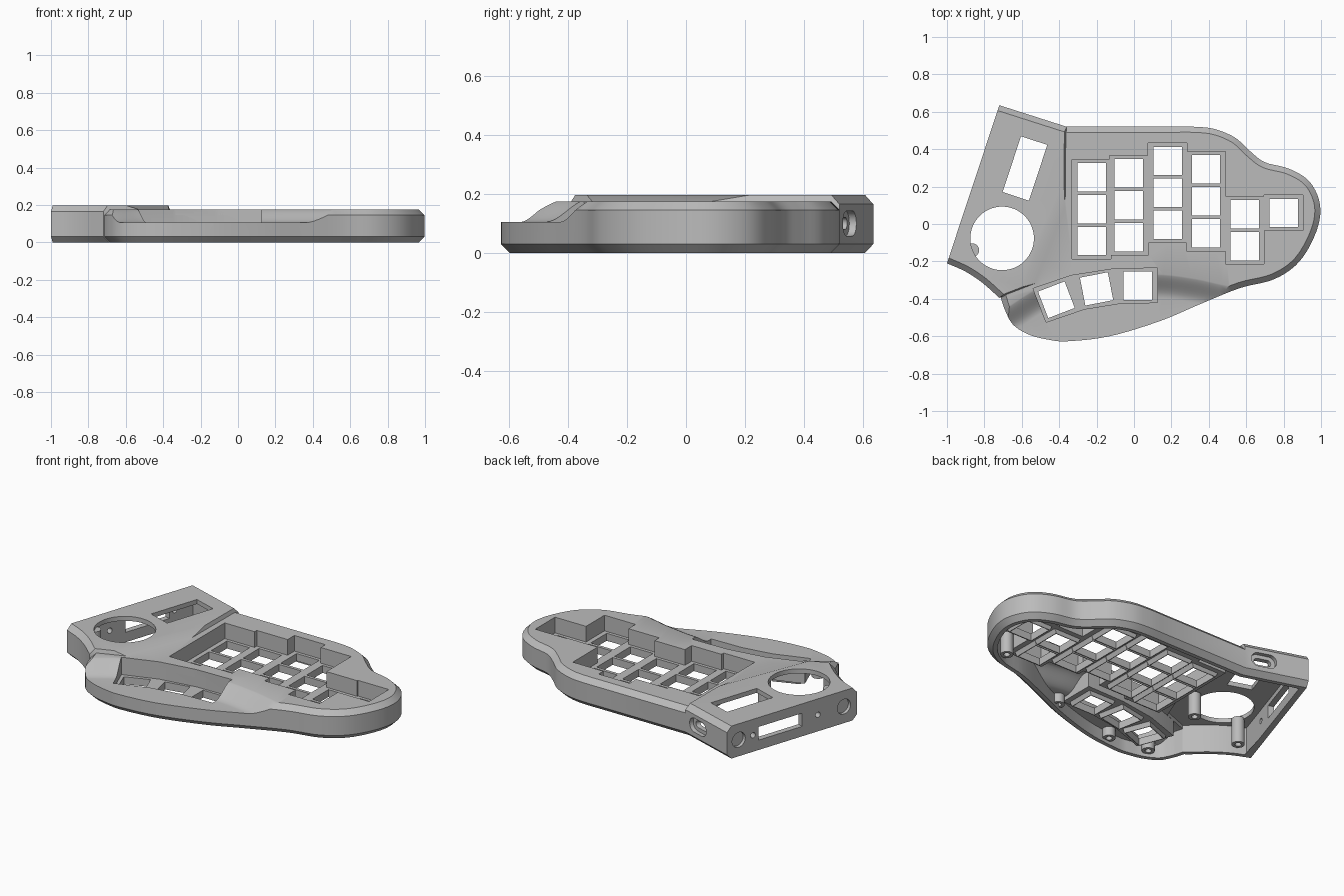
import bpy, bmesh
from math import cos, sin, pi, radians
from mathutils import Vector

cube = bpy.data.objects.get("Cube")
if cube:
    bpy.data.objects.remove(cube)

grey = bpy.data.materials.new("matte_grey")
grey.use_nodes = True
grey.diffuse_color = (0.5, 0.5, 0.5, 1)
grey.node_tree.nodes["Principled BSDF"].inputs["Base Color"].default_value = (0.5, 0.5, 0.5, 1)


# ---------- helpers ----------
def volume(mesh):
    bm = bmesh.new()
    bm.from_mesh(mesh)
    v = bm.calc_volume(signed=True)
    bm.free()
    return v


def solids(name, groups):
    """One object from closed skins; each group is a list of 3D loops."""
    bm = bmesh.new()
    for loops in groups:
        rings = [[bm.verts.new(p) for p in loop] for loop in loops]
        n = len(rings[0])
        for a, b in zip(rings, rings[1:]):
            for i in range(n):
                j = (i + 1) % n
                bm.faces.new((a[i], a[j], b[j], b[i]))
        bm.faces.new(rings[0][::-1])
        bm.faces.new(rings[-1])
    bmesh.ops.triangulate(bm, faces=[f for f in bm.faces if len(f.verts) > 4])
    bmesh.ops.recalc_face_normals(bm, faces=bm.faces)
    if bm.calc_volume(signed=True) < 0:
        bmesh.ops.reverse_faces(bm, faces=bm.faces)
    mesh = bpy.data.meshes.new(name)
    bm.to_mesh(mesh)
    bm.free()
    mesh.materials.append(grey)
    ob = bpy.data.objects.new(name, mesh)
    bpy.context.scene.collection.objects.link(ob)
    return ob


def boolean(ob, other, op="DIFFERENCE", keep=False):
    """Boolean that takes the first solver giving a believable volume."""
    before, tool = volume(ob.data), volume(other.data)
    low, high = ((max(before - tool, before * .08), before) if op == "DIFFERENCE"
                 else (before, before + tool))
    mod = ob.modifiers.new("bool", "BOOLEAN")
    mod.operation, mod.object = op, other
    result = None
    for solver in ("MANIFOLD", "EXACT", "FLOAT"):
        mod.solver = solver
        graph = bpy.context.evaluated_depsgraph_get()
        graph.update()
        mesh = bpy.data.meshes.new_from_object(ob.evaluated_get(graph))
        if low - 1e-4 < volume(mesh) < high + 1e-4 and abs(volume(mesh) - before) > 1e-7:
            result = mesh
            break
    ob.modifiers.remove(mod)
    if result:
        ob.data = result
    if not keep:
        bpy.data.objects.remove(other)


def smooth_path(pts, steps=5):
    """Catmull-Rom curve through the points."""
    p = [Vector(q) for q in pts]
    p = [2 * p[0] - p[1]] + p + [2 * p[-1] - p[-2]]
    out = []
    for a, b, c, d in zip(p, p[1:], p[2:], p[3:]):
        for k in range(steps):
            t = k / steps
            out.append(0.5 * (2 * b + (c - a) * t + (2 * a - 5 * b + 4 * c - d) * t ** 2
                              + (3 * b - a - 3 * c + d) * t ** 3))
    return out + [p[-2]]


def inset(pts, dist):
    """Move every edge of a counter-clockwise loop inward by its own distance."""
    edges = [(q - p).normalized() for p, q in zip(pts, pts[1:] + pts[:1])]
    normals = [Vector((-e.y, e.x)) for e in edges]
    out = []
    for i, p in enumerate(pts):
        a, b = normals[i - 1], normals[i]
        da, db = dist[i - 1], dist[i]
        det = a.x * b.y - a.y * b.x
        if abs(det) < 0.02:
            out.append(p + b * db)
        else:
            out.append(p + Vector((da * b.y - db * a.y, a.x * db - b.x * da)) / det)
    return out


def at(loop, z):
    return [(p[0], p[1], z) for p in loop]


def rect(x, y, w, h, angle=0):
    c, s = cos(angle), sin(angle)
    return [(x + c * u - s * v, y + s * u + c * v)
            for u, v in ((-w, -h), (w, -h), (w, h), (-w, h))]


def disc(x, y, r, n=40):
    return [(x + r * cos(2 * pi * i / n), y + r * sin(2 * pi * i / n)) for i in range(n)]


def prism(loop, z0, z1):
    return [at(loop, z0), at(loop, z1)]


# ---------- main body ----------
edge = smooth_path([(-.715, -.385), (-.69, -.46), (-.645, -.54), (-.56, -.592), (-.46, -.618),
                    (-.355, -.627), (-.13, -.6), (.136, -.52), (.35, -.43), (.565, -.343),
                    (.75, -.295), (.885, -.2), (.975, -.04), (.995, .1), (.94, .225),
                    (.83, .295), (.7, .33), (.62, .39), (.54, .462), (.43, .508),
                    (.32, .52), (.2, .52)])
main = edge + [Vector(p) for p in ((-.4, .52), (-.45, .3), (-.6, -.1))]


def main_inset(d):
    return inset(main, [d] * len(edge) + [0] * 3)


# ---------- controller housing ----------
curve = smooth_path([(-1, -.21), (-.9, -.255), (-.81, -.315), (-.72, -.395)])
housing = curve + [Vector(p) for p in ((-.5, -.31), (-.365, .03), (-.36, .52), (-.72, .635))]


def housing_inset(d, side=0, flank=(0, 0, 0)):
    return inset(housing, [d] * (len(curve) - 1) + list(flank) + [d, side])


shell = solids("case_shell", [[at(main_inset(d), z) for d, z in
                               ((.03, 0), (0, .03), (0, .145), (.03, .175))]])

# ---------- lowered thumb deck ----------
ramp_path = smooth_path([(-.9, -.62), (-.67, -.5), (-.5, -.395), (-.3, -.335), (.1, -.32),
                         (.3, -.34), (.45, -.372), (.7, -.43)])


def ramp_cutter(drop):
    w, loops = .075, []
    for i, p in enumerate(ramp_path):
        e = (ramp_path[min(i + 1, len(ramp_path) - 1)] - ramp_path[max(i - 1, 0)]).normalized()
        out = Vector((e.y, -e.x))
        section = [(-w, .4), (.36, .4), (.36, .105 - drop)]
        for k in range(11):
            t = k / 10
            section.append((w - 2 * w * t, .105 - drop + .075 * t * t * (3 - 2 * t)))
        loops.append([(p.x + out.x * o, p.y + out.y * o, z) for o, z in section])
    return solids("ramp_cutter", [loops])


boolean(shell, ramp_cutter(0))
boolean(shell, solids("housing", [[
    at(housing_inset(.03), 0), at(housing_inset(0), .03), at(housing_inset(0), .165),
    at(housing_inset(.03, 0, (.01, .08, .012)), .197)]]), "UNION")

# ---------- hollow underside ----------
cavity = solids("cavity", [prism(main_inset(.055), -.1, .147)])
boolean(cavity, ramp_cutter(.03))
boolean(shell, cavity)
boolean(shell, solids("housing_cavity", [prism(housing_inset(.055, .035), -.11, .17)]))

# ---------- key wells ----------
columns = [(-.227, -.091, 3), (-.027, -.07, 3), (.18, -.005, 3), (.385, -.05, 3),
           (.592, -.118, 2), (.8, .059, 1)]
PITCH = .171
keys = [(x, y + PITCH * k, 0) for x, y, n in columns for k in range(n)]
thumb_keys = [(-.415, -.405, radians(21)), (-.2, -.347, radians(11)), (.02, -.33, 0)]
thumb_edge = [Vector(p) for p in ((-.47, -.525), (-.265, -.455), (-.08, -.425), (.125, -.42),
                                  (.125, -.235), (-.11, -.24), (-.335, -.275), (-.54, -.345))]


def column_boxes(name, grow, z0, z1):
    boxes = []
    for x, y, n in columns:
        mid = y + PITCH * (n - 1) / 2
        half = PITCH * (n - 1) / 2 + .095 + grow
        boxes.append(solids(name, [prism(rect(x, mid, .104 + grow, half), z0, z1)]))
    for box in boxes[1:]:
        boolean(boxes[0], box, "UNION")
    return boxes[0]


def add_sockets(plate, places, z):
    """Tapered frames under a plate, with a square hole through each."""
    boolean(plate, solids("sockets", [
        [at(rect(x, y, .08, .08, a), z - .025), at(rect(x, y, .084, .084, a), z - .015),
         at(rect(x, y, .094, .084, a), z + .005)] for x, y, a in places]), "UNION")
    boolean(plate, solids("holes", [prism(rect(x, y, .076, .076, a), -.1, .3)
                                    for x, y, a in places]))


key_plate = column_boxes("key_plate", .02, .06, .165)
well = column_boxes("well_cutter", 0, .08, .4)
boolean(key_plate, well, keep=True)
boolean(shell, well)
add_sockets(key_plate, keys, .06)

thumb_plate = solids("thumb_plate", [prism(inset(thumb_edge, [-.018] * 8), .05, .165)])
boolean(thumb_plate, ramp_cutter(.01))
well = solids("thumb_well_cutter", [prism(thumb_edge, .07, .4)])
boolean(thumb_plate, well, keep=True)
boolean(shell, well)
add_sockets(thumb_plate, thumb_keys, .05)

# ---------- housing openings ----------
boolean(shell, solids("round_opening", [prism(disc(-.705, -.077, .17, 64), .12, .4)]))
boolean(shell, solids("window", [prism(rect(-.583, .297, .074, .157, radians(-18.3)), .12, .4)]))


def slot(w, h, n=8):
    """Rounded slot as a loop of along-wall and height offsets."""
    r = h / 2
    return [((w / 2 - r) * (1 if cos(a) > 0 else -1) + r * cos(a), r * sin(a))
            for a in (2 * pi * (i + .5) / (4 * n) for i in range(4 * n))]


def wall_cut(start, end, t, shape, depth, z=.1):
    s, e = Vector(start), Vector(end)
    u = (e - s).normalized()
    out = Vector((u.y, -u.x))
    p = s.lerp(e, t)
    return [[(*(p + u * a + out * d), z + b) for a, b in shape] for d in (-depth, .05)]


side = ((-.72, .635), (-1, -.21))
window = [(-.15, -.04), (.15, -.04), (.15, .04), (-.15, .04)]
for t, shape, depth in ((.09, disc(0, 0, .045), .02), (.2, disc(0, 0, .016), .06),
                        (.41, window, .06), (.7, disc(0, 0, .016), .06),
                        (.9, disc(0, 0, .045), .02)):
    boolean(shell, solids("side_opening", [wall_cut(*side, t, shape, depth)]))
back = ((-.36, .52), (-.72, .635))
for size, depth in (((.15, .085), .025), ((.1, .04), .09)):
    boolean(shell, solids("port", [wall_cut(*back, .3, slot(*size), depth)]))

# ---------- screw posts ----------
posts = [(-.864, -.14, .18), (-.485, -.06, .16), (-.53, -.51, .09), (-.276, -.543, .09),
         (.175, -.44, .09), (.745, -.2, .16)]
screw_posts = solids("screw_posts", [prism(disc(x, y, .036, 28), .02, z) for x, y, z in posts])
boolean(screw_posts, solids("screw_holes", [prism(disc(x, y, .018, 20), -.05, .075)
                                            for x, y, z in posts]))

# ---------- shading ----------
for ob in (shell, key_plate, thumb_plate, screw_posts):
    bpy.ops.object.select_all(action="DESELECT")
    ob.select_set(True)
    bpy.context.view_layer.objects.active = ob
    bpy.ops.object.shade_smooth_by_angle(angle=radians(25))
